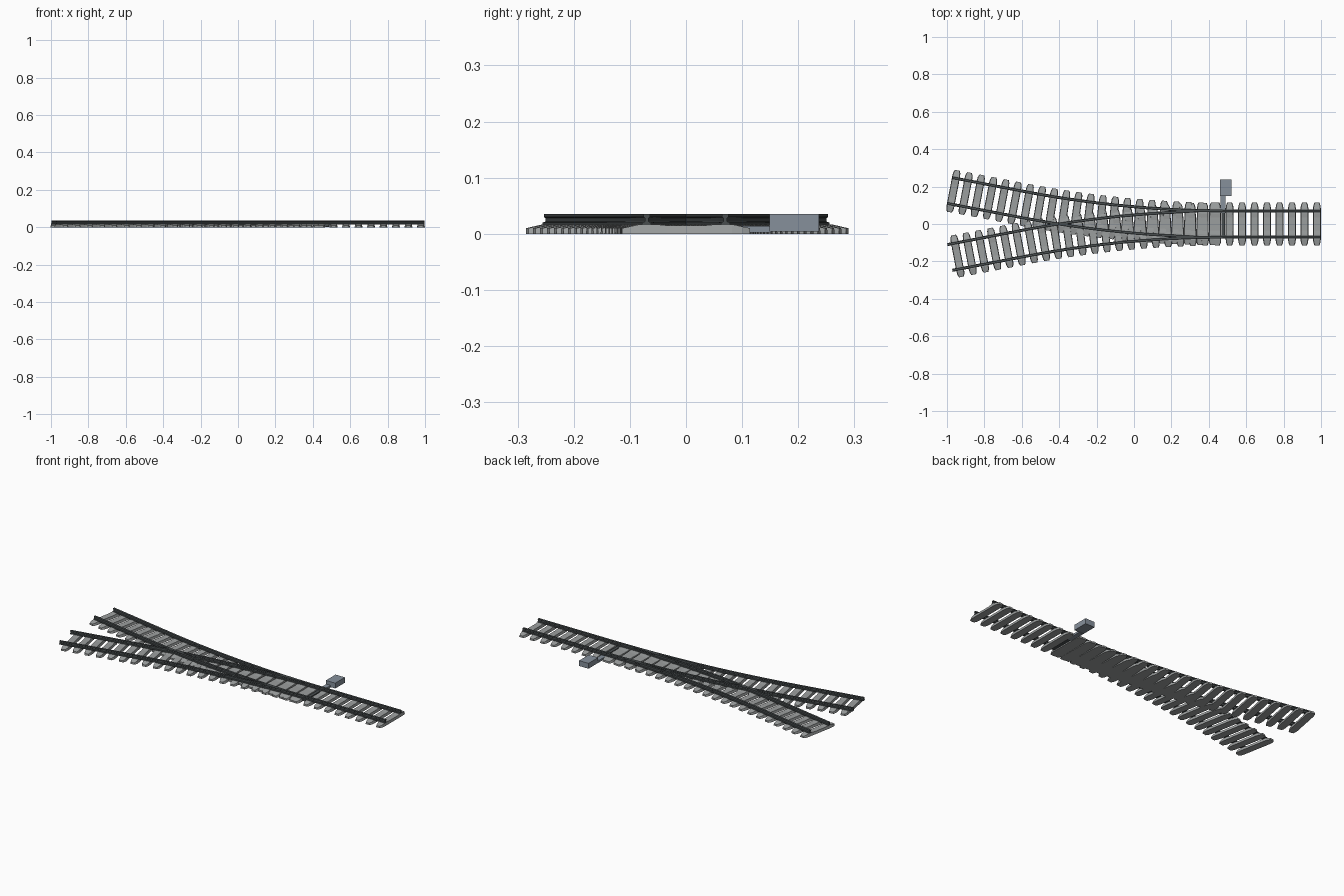
import bpy, bmesh, math
from mathutils import Vector

if "Cube" in bpy.data.objects:
    bpy.data.objects.remove(bpy.data.objects["Cube"])

GAUGE = 0.070      # half distance between rails
START, BEND, END = 0.5, -0.6, -0.984
A = 0.087


def material(name, rgb):
    m = bpy.data.materials.new(name)
    m.diffuse_color = (*rgb, 1)
    m.use_nodes = True
    m.node_tree.nodes["Principled BSDF"].inputs["Base Color"].default_value = m.diffuse_color
    return m


STEEL = material("dark_steel", (0.065, 0.075, 0.078))
CONCRETE = material("grey_concrete", (0.33, 0.345, 0.345))
MOTOR = material("blue_grey_paint", (0.24, 0.28, 0.33))


def centre(x, side):
    """Point and direction of a track centreline (side +1 / -1, 0 = straight)."""
    if x >= START:
        y, s = 0.0, 0.0
    elif x >= BEND:
        y, s = A * (START - x) ** 2, 2 * A * (START - x)
    else:
        s = 2 * A * (START - BEND)
        y = A * (START - BEND) ** 2 + s * (BEND - x)
    return Vector((x, side * y, 0)), Vector((-1, side * s, 0)).normalized()


def make_object(name, bm, mat):
    bmesh.ops.recalc_face_normals(bm, faces=bm.faces)
    me = bpy.data.meshes.new(name)
    bm.to_mesh(me)
    bm.free()
    me.materials.append(mat)
    ob = bpy.data.objects.new(name, me)
    bpy.context.collection.objects.link(ob)
    return ob


def loft(bm, rings):
    """Skin a list of closed rings and cap both ends."""
    vr = [[bm.verts.new(p) for p in r] for r in rings]
    n = len(vr[0])
    for a, b in zip(vr, vr[1:]):
        for i in range(n):
            j = (i + 1) % n
            bm.faces.new((a[i], a[j], b[j], b[i]))
    bm.faces.new(vr[0])
    bm.faces.new(vr[-1])


def box(name, mat, x0, x1, y0, y1, z0, z1):
    bm = bmesh.new()
    loft(bm, [[(x0, y0, z), (x1, y0, z), (x1, y1, z), (x0, y1, z)] for z in (z0, z1)])
    return make_object(name, bm, mat)


# I-shaped rail section: foot, web, head
HALF = [(0.008, 0.016), (0.008, 0.020), (0.003, 0.022), (0.003, 0.028),
        (0.006, 0.030), (0.006, 0.035)]
SECTION = HALF + [(-w, z) for w, z in reversed(HALF)]


def rail(name, side, offset, xs, taper=False):
    bm = bmesh.new()
    rings = []
    for k, x in enumerate(xs):
        p, d = centre(x, side)
        n = Vector((d.y, -d.x, 0))
        f = min(1, 0.25 + 0.25 * k) if taper else 1
        rings.append([p + n * (offset + w * f) + Vector((0, 0, z)) for w, z in SECTION])
    loft(bm, rings)
    return make_object(name, bm, STEEL)


def span(a, b, n):
    return [a + (b - a) * i / n for i in range(n + 1)]


curve = span(START, BEND, 14) + [END]
blade = span(0.46, BEND, 14) + [END]
for side, label in ((1, "left"), (-1, "right")):
    rail(label + "_stock_rail", side, side * GAUGE, [0.997] + curve)
    rail(label + "_switch_blade", side, -side * GAUGE, blade, taper=True)

# Sleeper stations: (distance across, half width at top, top height)
STATIONS = [(0.114, 0.010, 0.010), (0.100, 0.016, 0.013), (0.082, 0.018, 0.017),
            (0.055, 0.018, 0.017), (0.035, 0.018, 0.015)]
STATIONS += [(-t, w, z) for t, w, z in reversed(STATIONS)]


def sleeper(bm, x, side):
    p, d = centre(x, side)
    n = Vector((d.y, -d.x, 0))
    rings = []
    for t, w, z in STATIONS:
        c = p + n * t
        rings.append([c + d * u + Vector((0, 0, h)) for u, h in
                      ((-w - 0.003, 0), (w + 0.003, 0), (w, z), (-w, z))])
    loft(bm, rings)


# Sleepers: single row on the straight, staggered rows on the diverging tracks
xs, x = [], 0.978
while x > -0.945:
    xs.append(x)
    x -= 0.0667 * abs(centre(x, 1)[1].x)
for side, label, shift in ((0, "straight", 0), (1, "left", -0.022), (-1, "right", 0)):
    bm = bmesh.new()
    for x in xs:
        if (x > START) == (side == 0):
            sleeper(bm, x + shift, side)
    make_object(label + "_sleepers", bm, CONCRETE)

# Point motor with its throw bar
box("point_motor", MOTOR, 0.46, 0.52, 0.149, 0.237, 0.004, 0.035)
box("motor_arm", MOTOR, 0.462, 0.490, 0.06, 0.152, 0.002, 0.014)
box("throw_bar", STEEL, 0.468, 0.486, -0.075, 0.075, 0.004, 0.014)
